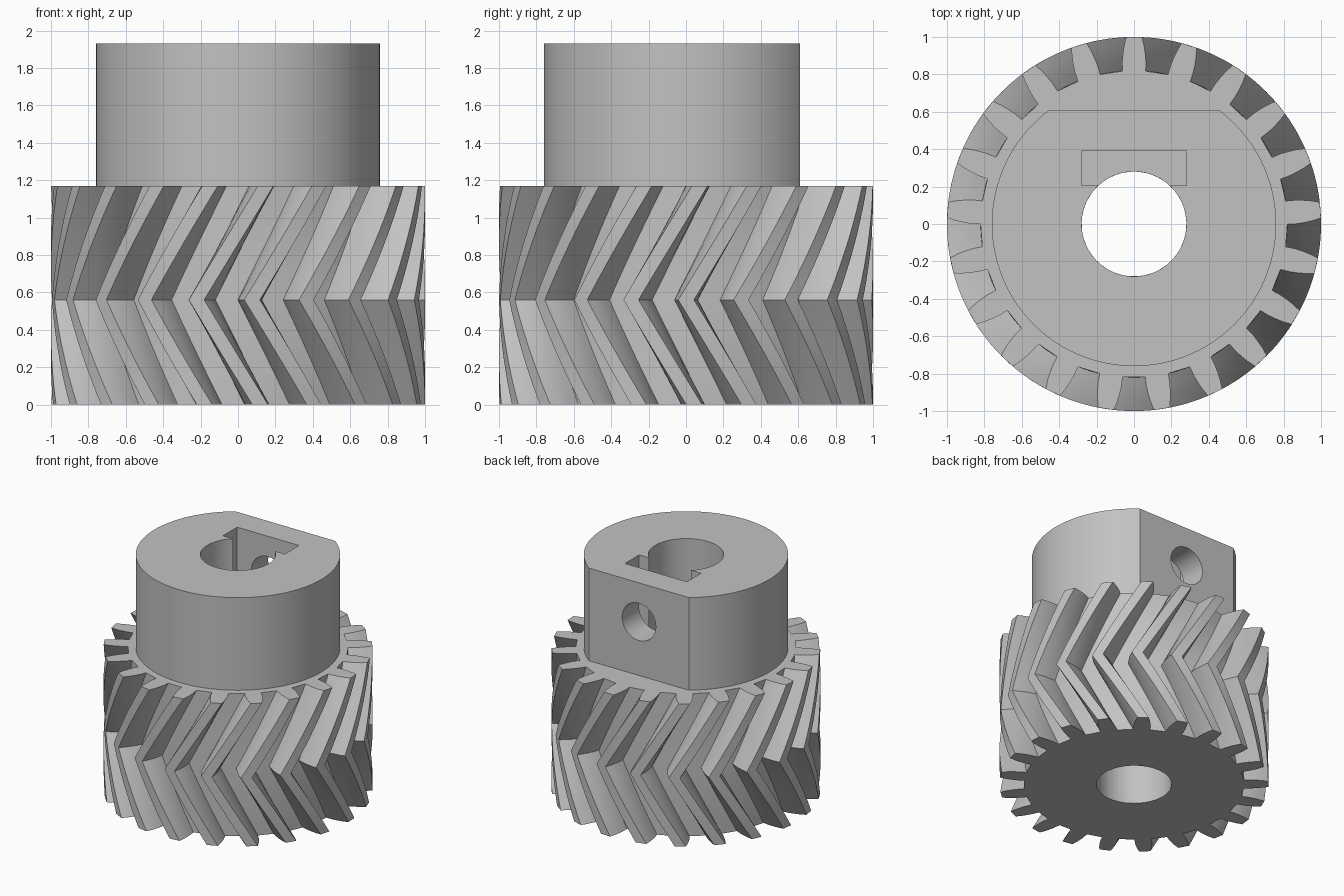
import bpy, bmesh, math
from mathutils import Matrix

if "Cube" in bpy.data.objects:
    bpy.data.objects.remove(bpy.data.objects["Cube"])

TEETH = 21
GEAR_TOP, CHEVRON_Z, HUB_TOP = 1.17, 0.56, 1.93
BORE_R, HUB_R, FLAT_Y = 0.28, 0.76, 0.61
SCREW_Z, SCREW_R = 1.61, 0.153
SLOT_FLOOR = 1.3

grey = bpy.data.materials.new("plain grey")
grey.use_nodes = True
grey.diffuse_color = (0.54, 0.54, 0.54, 1)
grey.node_tree.nodes["Principled BSDF"].inputs["Base Color"].default_value = grey.diffuse_color


def make_object(name, bm):
    bmesh.ops.recalc_face_normals(bm, faces=bm.faces)
    mesh = bpy.data.meshes.new(name)
    bm.to_mesh(mesh)
    bm.free()
    mesh.materials.append(grey)
    obj = bpy.data.objects.new(name, mesh)
    bpy.context.collection.objects.link(obj)
    return obj


def smooth(obj):
    bpy.ops.object.select_all(action='DESELECT')
    obj.select_set(True)
    bpy.context.view_layer.objects.active = obj
    bpy.ops.object.shade_smooth_by_angle(angle=math.radians(28))


def bridge(bm, a, b):
    n = len(a)
    for i in range(n):
        j = (i + 1) % n
        bm.faces.new((a[i], a[j], b[j], b[i]))


# Herringbone gear: one tooth outline (radius, half angle), repeated and twisted
flank = [(0.82, 0.076), (0.87, 0.073), (0.91, 0.066), (0.955, 0.056), (1.0, 0.042)]
tooth = [(r, -h) for r, h in flank] + [(r, h) for r, h in reversed(flank)]
outline = [(r, a + math.pi / 2 + i * math.tau / TEETH)
           for i in range(TEETH) for r, a in tooth]


def twist(z):
    return 0.612 * abs(z - CHEVRON_Z) - 0.3735


def ring(bm, z, radius=None):
    t = twist(z)
    return [bm.verts.new(((radius or r) * math.cos(a + t),
                          (radius or r) * math.sin(a + t), z)) for r, a in outline]


STEPS = 10
levels = [CHEVRON_Z * i / STEPS for i in range(STEPS)]
levels += [CHEVRON_Z + (GEAR_TOP - CHEVRON_Z) * i / STEPS for i in range(STEPS + 1)]

bm = bmesh.new()
rings = [ring(bm, z) for z in levels]
bore_low, bore_high = ring(bm, 0, BORE_R), ring(bm, GEAR_TOP, BORE_R)
loops = [bore_low] + rings + [bore_high, bore_low]
for lower, upper in zip(loops, loops[1:]):
    bridge(bm, lower, upper)
smooth(make_object("herringbone_gear", bm))

# Hub: a cylinder with one flat side
flat_angle = math.asin(FLAT_Y / HUB_R)
start = math.pi - flat_angle
sweep = math.tau - (math.pi - 2 * flat_angle)
SEGS = 120
bm = bmesh.new()
base = [bm.verts.new((HUB_R * math.cos(start + sweep * i / SEGS),
                      HUB_R * math.sin(start + sweep * i / SEGS), GEAR_TOP))
        for i in range(SEGS + 1)]
face = bm.faces.new(base)
top = bmesh.ops.extrude_face_region(bm, geom=[face])["geom"]
bmesh.ops.translate(bm, vec=(0, 0, HUB_TOP - GEAR_TOP),
                    verts=[v for v in top if isinstance(v, bmesh.types.BMVert)])
hub = make_object("hub", bm)


# Cutters for the bore, nut slot and screw hole
def cylinder_cutter(name, radius, depth, matrix):
    bm = bmesh.new()
    bmesh.ops.create_cone(bm, cap_ends=True, segments=96, radius1=radius,
                          radius2=radius, depth=depth, matrix=matrix)
    return make_object(name, bm)


bore = cylinder_cutter("bore_cutter", BORE_R, 2, Matrix.Translation((0, 0, 1.5)))
screw = cylinder_cutter("screw_cutter", SCREW_R, 0.6,
                        Matrix.Translation((0, 0.5, SCREW_Z)) @ Matrix.Rotation(math.pi / 2, 4, 'X'))
bm = bmesh.new()
bmesh.ops.create_cube(bm, size=1, matrix=Matrix.Translation((0, 0.2975, SLOT_FLOOR + 0.5))
                      @ Matrix.Diagonal((0.562, 0.185, 1, 1)))
slot = make_object("slot_cutter", bm)

bpy.context.view_layer.objects.active = hub
for cutter in (bore, slot, screw):
    cutter.hide_render = True
    mod = hub.modifiers.new("cut", 'BOOLEAN')
    mod.operation = 'DIFFERENCE'
    mod.solver = 'EXACT'
    mod.object = cutter
    bpy.ops.object.modifier_apply(modifier=mod.name)
    bpy.data.objects.remove(cutter)
smooth(hub)
